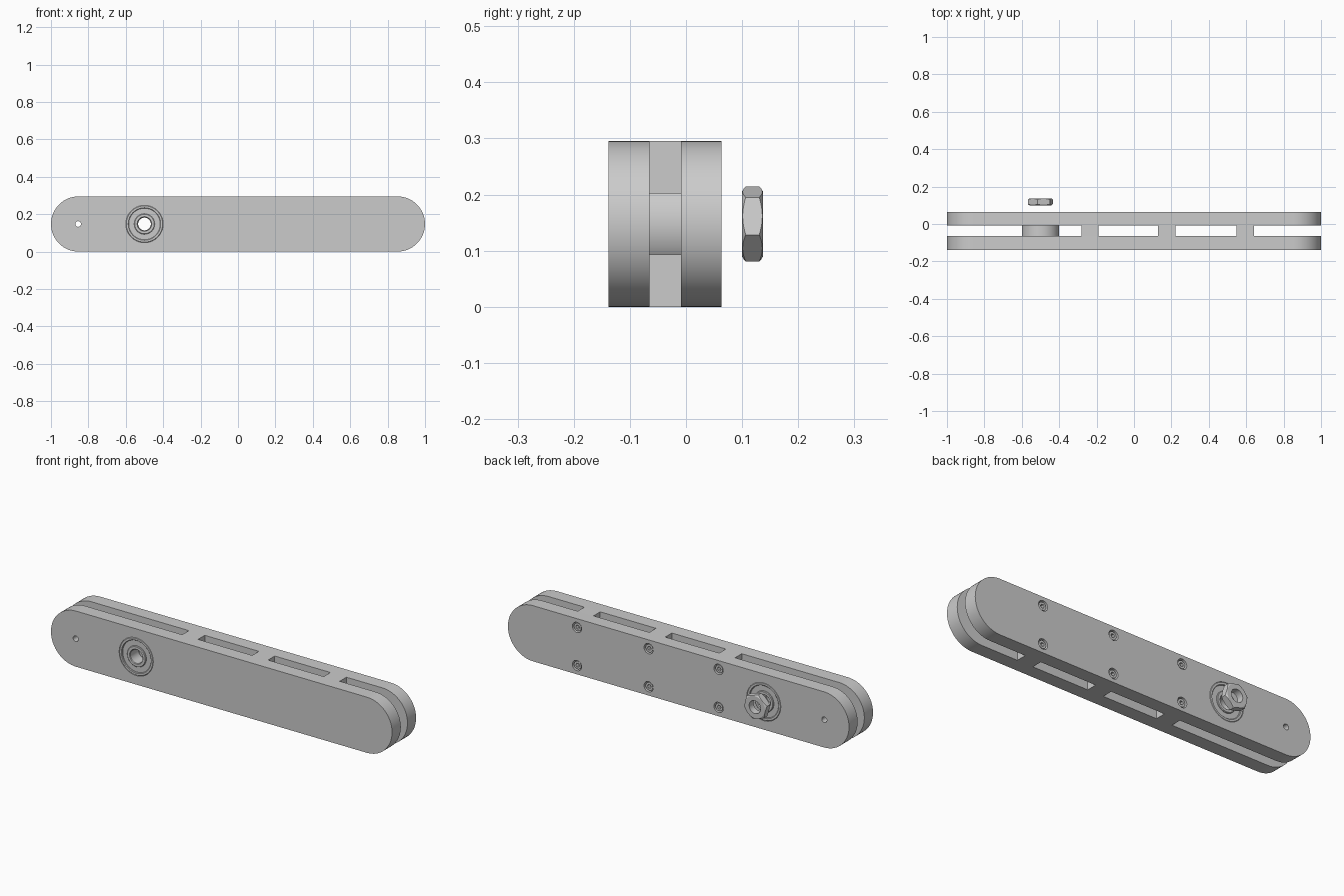
import bpy, bmesh
from math import cos, sin, pi, radians

if "Cube" in bpy.data.objects:
    bpy.data.objects.remove(bpy.data.objects["Cube"])

ZC, R = 0.1475, 0.1475           # arm centre height and end radius
HUB_X, PIN_X = -0.5, -0.855
FRONT, BACK = (-0.138, -0.065), (-0.009, 0.063)


def finish(bm, name, smooth=True):
    bmesh.ops.recalc_face_normals(bm, faces=bm.faces)
    me = bpy.data.meshes.new(name)
    bm.to_mesh(me)
    bm.free()
    ob = bpy.data.objects.new(name, me)
    bpy.context.collection.objects.link(ob)
    if smooth:
        shade(ob)
    return ob


def shade(ob):
    bpy.ops.object.select_all(action='DESELECT')
    ob.select_set(True)
    bpy.context.view_layer.objects.active = ob
    bpy.ops.object.shade_smooth_by_angle(angle=radians(25))


def prism(name, outline, y0, y1):
    """Extrude an (x, z) outline along y."""
    bm = bmesh.new()
    f = bm.faces.new([bm.verts.new((x, y0, z)) for x, z in outline])
    ext = bmesh.ops.extrude_face_region(bm, geom=[f])['geom']
    verts = [v for v in ext if isinstance(v, bmesh.types.BMVert)]
    bmesh.ops.translate(bm, verts=verts, vec=(0, y1 - y0, 0))
    return finish(bm, name)


def circle(x, z, r, n=48, phase=0.0):
    return [(x + r * cos(phase + 2 * pi * i / n), z + r * sin(phase + 2 * pi * i / n)) for i in range(n)]


def lathe(name, profile, x, z, n=64):
    """Revolve a closed (radius, y) profile about a y-parallel axis."""
    bm = bmesh.new()
    rings = [[bm.verts.new((px, y, pz)) for px, pz in circle(x, z, r, n)] for r, y in profile]
    for a, b in zip(rings, rings[1:] + rings[:1]):
        for i in range(n):
            j = (i + 1) % n
            bm.faces.new((a[i], a[j], b[j], b[i]))
    return finish(bm, name)


def boolean(ob, cutter, op='DIFFERENCE'):
    mod = ob.modifiers.new("cut", 'BOOLEAN')
    mod.operation, mod.object, mod.solver = op, cutter, 'EXACT'
    bpy.context.view_layer.objects.active = ob
    bpy.ops.object.modifier_apply(modifier=mod.name)
    bpy.data.objects.remove(cutter)


screw_spots = [(x, z) for x in (-0.235, 0.175, 0.595) for z in (0.0465, 0.2485)]

# Two stadium-shaped side plates with bearing, pin and screw holes
half = 1 - R
outline = [(half + R * cos(a), ZC + R * sin(a)) for a in [pi * (i / 32 - 0.5) for i in range(33)]]
outline += [(-x, 2 * ZC - z) for x, z in outline]
for name, (y0, y1) in (("front_plate", FRONT), ("back_plate", BACK)):
    plate = prism(name, outline, y0, y1)
    holes = [(HUB_X, ZC, 0.1), (PIN_X, ZC, 0.015)]
    if name == "back_plate":
        holes += [(x, z, 0.027) for x, z in screw_spots]
    for x, z, r in holes:
        boolean(plate, prism("hole_cutter", circle(x, z, r, 64), y0 - 0.05, y1 + 0.05))
    shade(plate)

# Square spacer blocks between the plates, and a screw through each
for x, z in screw_spots:
    h = 0.0465
    prism("spacer_block", [(x - h, z - h), (x + h, z - h), (x + h, z + h), (x - h, z + h)], FRONT[1], BACK[0])
    lathe("screw_seat", [(0.027, 0.04), (0.027, -0.009), (0.012, -0.009), (0.012, 0.04)], x, z, 32)
    screw = prism("socket_screw", circle(x, z, 0.021, 32), -0.009, 0.058)
    boolean(screw, prism("socket_cutter", circle(x, z, 0.011, 6), 0.038, 0.08))
    shade(screw)

# A ball bearing in each plate: outer race, recessed shield, inner race
def ring(name, r0, r1, y0, y1, bevel=0.003):
    b = bevel
    return lathe(name, [(r0, y0 + b), (r0 + b, y0), (r1 - b, y0), (r1, y0 + b),
                        (r1, y1 - b), (r1 - b, y1), (r0 + b, y1), (r0, y1 - b)], HUB_X, ZC)

for y0, y1 in (FRONT, BACK):
    ring("bearing_outer_race", 0.084, 0.1, y0, y1)
    ring("bearing_shield", 0.053, 0.086, y0 + 0.007, y1 - 0.007, 0.002)
    ring("bearing_inner_race", 0.036, 0.055, y0, y1)

# Hub sleeve between the bearings
lathe("hub_sleeve", [(0.036, FRONT[1]), (0.1, FRONT[1]), (0.1, BACK[0]), (0.036, BACK[0])], HUB_X, ZC)

# Loose hex nut behind the hub, with chamfered corners
nut = prism("hex_nut", circle(HUB_X, ZC, 0.069, 6, radians(43.7)), 0.1, 0.137)
chamfer = lathe("chamfer_helper", [(0.001, 0.1), (0.058, 0.1), (0.07, 0.107), (0.07, 0.13),
                                   (0.058, 0.137), (0.001, 0.137)], HUB_X, ZC)
boolean(nut, chamfer, 'INTERSECT')
boolean(nut, prism("bore_cutter", circle(HUB_X, ZC, 0.034), 0.05, 0.2))
shade(nut)
